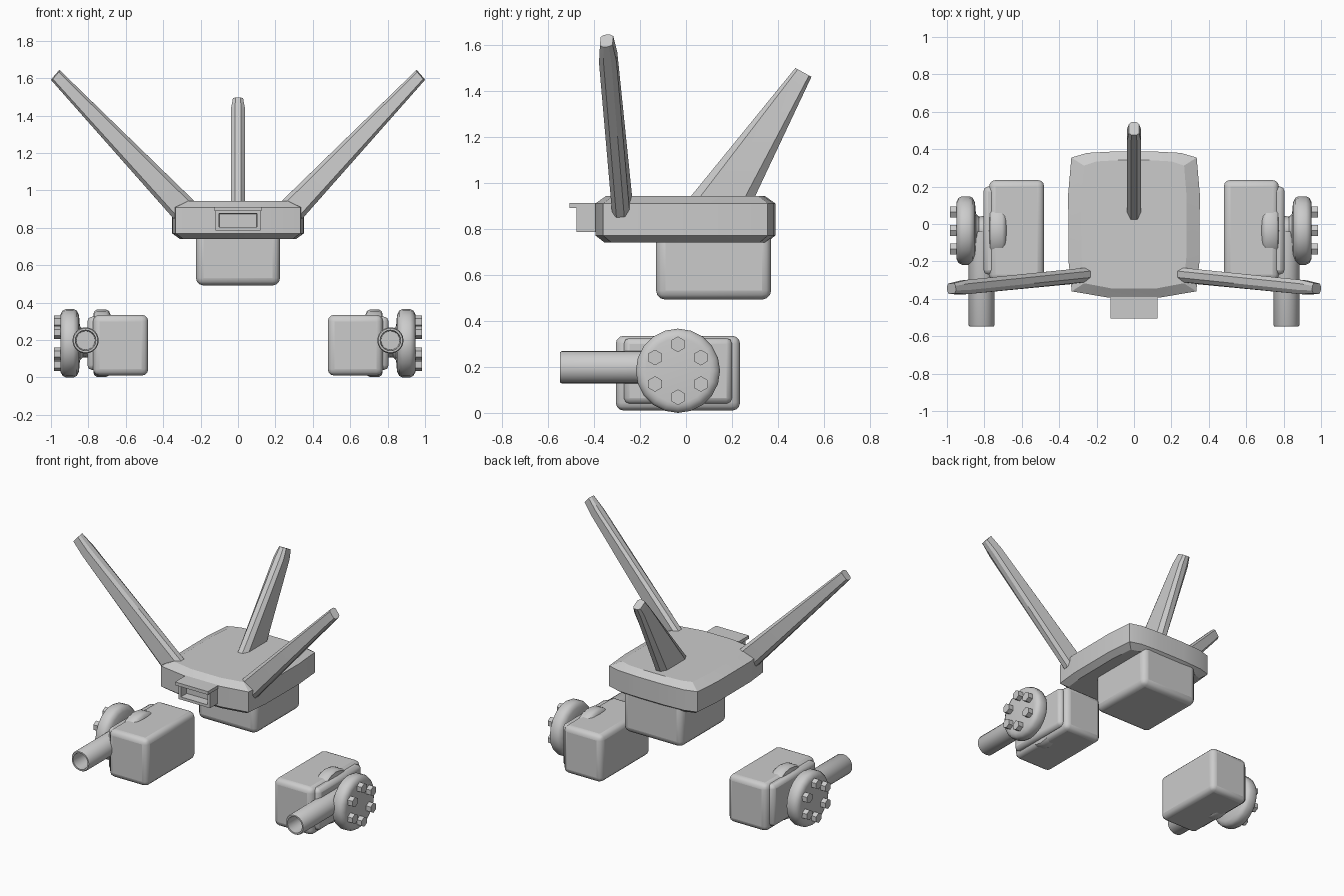
import bpy
import bmesh
import math
from mathutils import Matrix, Vector

cube = bpy.data.objects.get("Cube")
if cube:
    bpy.data.objects.remove(cube, do_unlink=True)

GREY = (0.6, 0.6, 0.6, 1)
metal = bpy.data.materials.new("plain grey")
metal.use_nodes = True
metal.diffuse_color = GREY
metal.node_tree.nodes["Principled BSDF"].inputs["Base Color"].default_value = GREY


def finish(name, bm, mirror=False, bevel=0, segments=2, angle=32):
    """Turn a bmesh into a shaded object, optionally bevelled and mirrored."""
    bmesh.ops.recalc_face_normals(bm, faces=bm.faces)
    mesh = bpy.data.meshes.new(name)
    bm.to_mesh(mesh)
    bm.free()
    mesh.materials.append(metal)
    obj = bpy.data.objects.new(name, mesh)
    bpy.context.collection.objects.link(obj)
    bpy.ops.object.select_all(action='DESELECT')
    obj.select_set(True)
    bpy.context.view_layer.objects.active = obj
    bpy.ops.object.shade_smooth_by_angle(angle=math.radians(angle))
    if bevel:
        mod = obj.modifiers.new("Bevel", 'BEVEL')
        mod.width, mod.segments = bevel, segments
    if mirror:
        mod = obj.modifiers.new("Mirror", 'MIRROR')
        mod.use_mirror_merge = False
    return obj


def box(lo, hi):
    bm = bmesh.new()
    lo, hi = Vector(lo), Vector(hi)
    size = Matrix.Diagonal((*(hi - lo), 1))
    bmesh.ops.create_cube(bm, size=1, matrix=Matrix.Translation((lo + hi) / 2) @ size)
    return bm


def loft(rings):
    """Skin closed rings of equal length and cap both ends."""
    bm = bmesh.new()
    loops = [[bm.verts.new(p) for p in ring] for ring in rings]
    n = len(loops[0])
    for a, b in zip(loops, loops[1:]):
        for i in range(n):
            j = (i + 1) % n
            bm.faces.new((a[i], a[j], b[j], b[i]))
    bm.faces.new(loops[0])
    bm.faces.new(loops[-1])
    return bm


def lathe(profile, centre, axis, sides):
    """Revolve (distance, radius) points about an axis through centre."""
    bm = bmesh.new()
    centre, axis = Vector(centre), Vector(axis)
    verts = [bm.verts.new(centre + axis * d + Vector((0, 0, r))) for d, r in profile]
    edges = [bm.edges.new(pair) for pair in zip(verts, verts[1:])]
    bmesh.ops.spin(bm, geom=verts + edges, cent=centre, axis=axis,
                   angle=math.tau, steps=sides)
    bmesh.ops.remove_doubles(bm, verts=bm.verts, dist=0.0005)
    return bm


def fin(name, a0, b0, a1, b1, side, mirror=False):
    """Tapering blade between edges a and b, with chamfered long edges."""
    a0, b0, a1, b1, side = map(Vector, (a0, b0, a1, b1, side))

    def ring(t, width):
        a, b = a0.lerp(a1, t), b0.lerp(b1, t)
        half = [(0, 0.017), (0.15, 0.038), (0.85, 0.038), (1, 0.017)]
        return ([a.lerp(b, s) + side * w * width for s, w in half] +
                [a.lerp(b, s) - side * w * width for s, w in reversed(half)])

    finish(name, loft([ring(0, 1), ring(0.9, 1), ring(1, 0.72)]), mirror, angle=20)


# Main plate: bulging outline with chamfered top and bottom
half = [(0.14, -0.393), (0.333, -0.36), (0.35, -0.2), (0.352, 0.16),
        (0.335, 0.355), (0.25, 0.38), (0.1, 0.388)]
outline = half + [(-x, y) for x, y in reversed(half)]
levels = [(0.74, 0.88, 0.9), (0.77, 1, 1), (0.91, 1, 1), (0.943, 0.8, 0.88)]
finish("main_plate", loft([[(x * sx, y * sy, z) for x, y in outline]
                           for z, sx, sy in levels]), angle=20)

# Housing slung under the plate
finish("lower_housing", box((-0.225, -0.13, 0.492), (0.225, 0.37, 0.8)),
       bevel=0.04, segments=3)

# Front socket with a lip above and a recessed opening
finish("socket_lip", box((-0.125, -0.505, 0.89), (0.125, -0.36, 0.912)))
bm = box((-0.12, -0.475, 0.785), (0.12, -0.36, 0.895))
bm.normal_update()
front = [f for f in bm.faces if f.normal.y < -0.9]
bmesh.ops.inset_region(bm, faces=front, thickness=0.026)
bmesh.ops.inset_region(bm, faces=front, thickness=0.003, depth=-0.06)
finish("front_socket", bm)

# Three blades rising from the plate
fin("rear_fin", (0, 0.0, 0.915), (0, 0.288, 0.915),
    (0, 0.475, 1.498), (0, 0.545, 1.46), (1, 0, 0))
fin("side_fin", (0.225, -0.268, 0.935), (0.345, -0.285, 0.85),
    (0.953, -0.343, 1.643), (0.999, -0.347, 1.59), (0.07, 1, 0.07), mirror=True)

# Side pods
finish("pod_body", box((0.48, -0.305, 0.01), (0.775, 0.235, 0.335)),
       mirror=True, bevel=0.035, segments=3)
finish("pod_side_panel", box((0.7, -0.27, 0.04), (0.805, 0.2, 0.325)),
       mirror=True, bevel=0.025)

# Spool through each pod: inner disc, waisted axle and outer wheel
CY, CZ = -0.035, 0.183
spool = [(0.68, 0), (0.68, 0.15), (0.69, 0.172), (0.705, 0.18), (0.755, 0.18),
         (0.77, 0.17), (0.78, 0.1), (0.8, 0.078), (0.83, 0.075), (0.845, 0.09),
         (0.85, 0.15), (0.862, 0.174), (0.88, 0.183), (0.92, 0.183),
         (0.938, 0.174), (0.948, 0.155), (0.95, 0.14), (0.95, 0)]
finish("pod_wheel", lathe(spool, (0, CY, CZ), (1, 0, 0), 20), mirror=True, angle=40)

# Hexagonal bolts around the wheel face
for k in range(6):
    a = math.tau * k / 6
    centre = (0, CY + 0.115 * math.sin(a), CZ + 0.115 * math.cos(a))
    bolt = [(0.94, 0), (0.94, 0.034), (0.985, 0.034), (0.985, 0)]
    finish(f"wheel_bolt_{k + 1}", lathe(bolt, centre, (1, 0, 0), 6), mirror=True)

# Hollow barrels pointing forward
barrel = [(-0.04, 0), (-0.04, 0.07), (-0.54, 0.07), (-0.548, 0.065),
          (-0.548, 0.055), (-0.42, 0.05), (-0.42, 0)]
finish("pod_barrel", lathe(barrel, (0.815, 0, 0.198), (0, 1, 0), 24), mirror=True)
